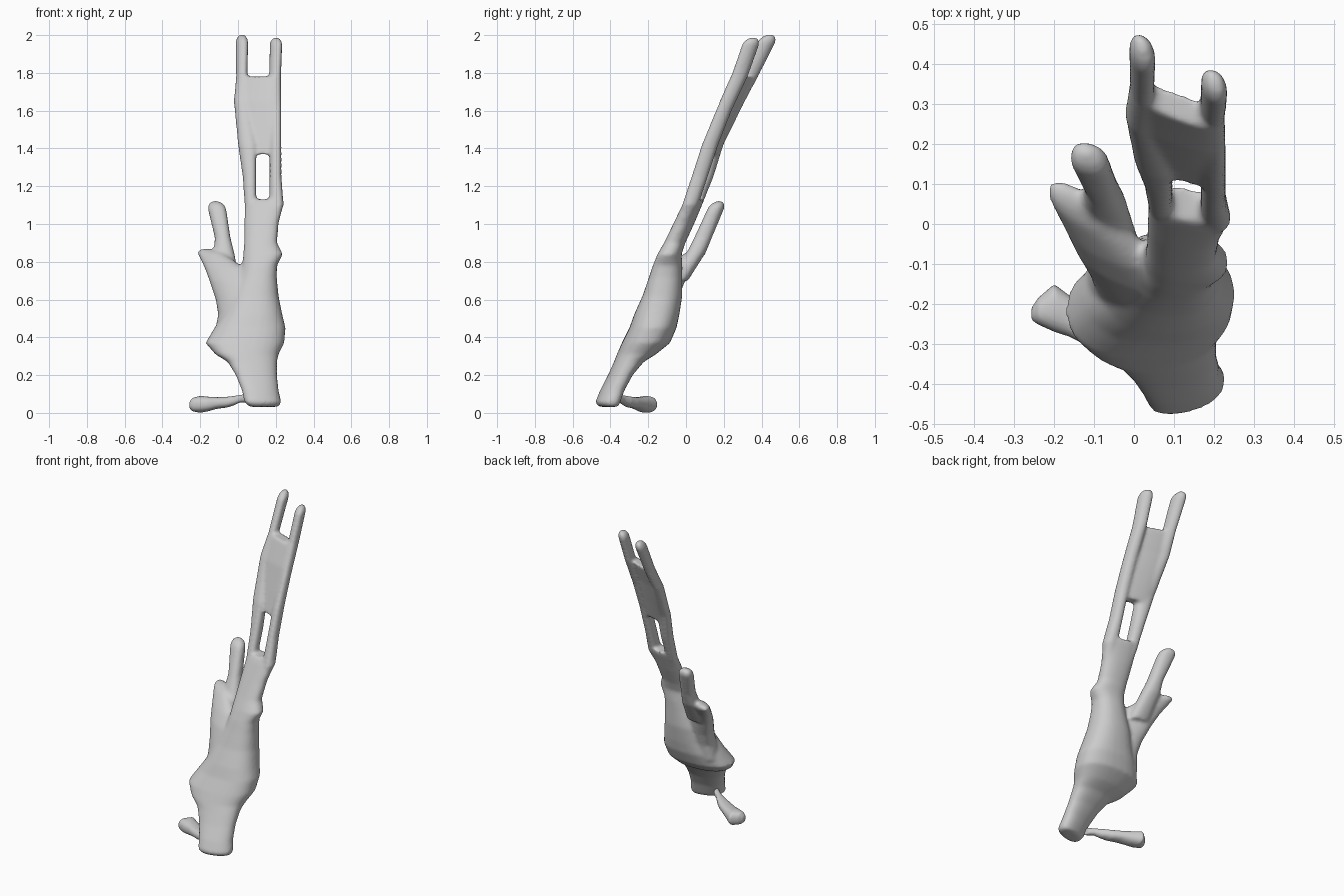
import bpy
import bmesh
import math
from mathutils import Vector

cube = bpy.data.objects.get("Cube")
if cube:
    bpy.data.objects.remove(cube, do_unlink=True)

SIDES = 28


def make_material(name, color):
    material = bpy.data.materials.new(name)
    material.use_nodes = True
    material.diffuse_color = color
    material.node_tree.nodes["Principled BSDF"].inputs["Base Color"].default_value = color
    return material


def twist_at(height):
    """The base turns one way, the upper part gradually the other way."""
    return 0.7 * max(0.0, 0.4 - height) - 0.3 * max(0.0, height - 0.5)


def rounded_section(center, half_a, half_b, skew):
    """Points of a rounded-box cross-section around a centre."""
    points = []
    for i in range(SIDES):
        angle = math.tau * i / SIDES
        c, s = math.cos(angle), math.sin(angle)
        a = half_a * math.copysign(abs(c) ** 0.85, c)
        b = half_b * math.copysign(abs(s) ** 0.85, s)
        points.append(center + Vector((a, b + skew * a, 0)))
    return points


def loft(bm, rows, dome=0.0, turn=0.0, along_x=False):
    """Skin sections given as (position, a_min, a_max, b_min, b_max)."""
    rings = []
    for t, a0, a1, b0, b1 in rows:
        center = Vector(((a0 + a1) / 2, (b0 + b1) / 2, t))
        rings.append((center, (a1 - a0) / 2, (b1 - b0) / 2))
    if dome:
        # Rounded tip continuing in the direction of the last two sections
        last, half_a, half_b = rings[-1]
        direction = last - rings[-2][0]
        direction = direction / direction.z
        for k in range(1, 5):
            angle = k * math.pi / 9
            rings.append((last + direction * dome * math.sin(angle),
                          half_a * math.cos(angle), half_b * math.cos(angle)))
    loops = []
    for center, half_a, half_b in rings:
        skew = 0 if along_x else twist_at(center.z) + turn
        points = rounded_section(center, half_a, half_b, skew)
        if along_x:
            points = [Vector((p.z, p.x, p.y)) for p in points]
        loops.append([bm.verts.new(p) for p in points])
    faces = [bm.faces.new(loops[0]), bm.faces.new(loops[-1])]
    for low, high in zip(loops, loops[1:]):
        for i in range(SIDES):
            j = (i + 1) % SIDES
            faces.append(bm.faces.new((low[i], low[j], high[j], high[i])))
    bmesh.ops.recalc_face_normals(bm, faces=faces)


def finish(bm, name, material, voxel, smoothing):
    """Fuse the overlapping skins into one soft surface."""
    mesh = bpy.data.meshes.new(name)
    bm.to_mesh(mesh)
    bm.free()
    mesh.materials.append(material)
    obj = bpy.data.objects.new(name, mesh)
    bpy.context.collection.objects.link(obj)
    remesh = obj.modifiers.new("fuse", 'REMESH')
    remesh.mode = 'VOXEL'
    remesh.voxel_size = voxel
    remesh.use_smooth_shade = True
    smooth = obj.modifiers.new("soften", 'SMOOTH')
    smooth.factor = 0.5
    smooth.iterations = smoothing


grey = make_material("stone_grey", (0.6, 0.6, 0.6, 1))

body = bmesh.new()

# Trunk: cut base, swollen middle, narrowing neck
loft(body, [
    (.032, .06, .215, -.455, -.365),
    (.055, .035, .23, -.475, -.355),
    (.12, .02, .215, -.45, -.33),
    (.2, -.012, .207, -.41, -.285),
    (.27, -.055, .207, -.38, -.225),
    (.31, -.12, .215, -.365, -.16),
    (.37, -.172, .245, -.34, -.085),
    (.45, -.125, .252, -.3, -.05),
    (.52, -.08, .235, -.275, -.035),
    (.62, -.04, .215, -.23, -.02),
    (.72, .005, .205, -.195, -.02),
    (.78, .022, .207, -.175, -.02),
    (.84, .028, .238, -.15, -.025),
    (.9, .032, .207, -.115, -.005),
    (1, .033, .215, -.065, .04),
    (1.1, .035, .24, -.015, .08),
    (1.13, .04, .235, .005, .09),
])

# Right column: from the neck past the slot to the right prong
loft(body, [
    (.98, .15, .2, -.045, .005),
    (1.1, .165, .242, -.02, .065),
    (1.25, .167, .23, .03, .115),
    (1.42, .167, .23, .085, .17),
    (1.6, .167, .23, .16, .24),
    (1.78, .165, .228, .24, .325),
    (1.95, .168, .234, .3, .385),
], dome=.04)

# Left column: from the neck past the slot to the left prong
loft(body, [
    (.98, .05, .1, -.02, .03),
    (1.1, .035, .097, .01, .085),
    (1.25, .025, .097, .06, .145),
    (1.42, 0, .097, .115, .195),
    (1.65, -.022, .05, .225, .31),
    (1.78, -.01, .05, .295, .38),
    (1.96, -.012, .054, .378, .47),
], dome=.045)

# Upper web joining both columns
loft(body, [
    (1.37, .01, .22, .105, .165),
    (1.5, 0, .225, .147, .215),
    (1.65, -.015, .22, .2, .275),
    (1.78, -.005, .22, .26, .33),
])

# Side wing sloping back out of the trunk and ending in a short stub
loft(body, [
    (.42, -.125, .12, -.28, -.1),
    (.52, -.105, .14, -.25, -.08),
    (.6, -.118, .13, -.215, -.06),
    (.7, -.152, .09, -.155, -.025),
    (.77, -.178, .03, -.09, .02),
    (.83, -.207, -.055, -.015, .08),
], dome=.04, turn=-.35)

# Short prong rising from the wing
loft(body, [
    (.7, -.12, .01, -.09, .01),
    (.85, -.128, -.02, .005, .105),
    (.93, -.123, -.04, .045, .138),
    (1.08, -.16, -.062, .115, .2),
], dome=.043)

finish(body, "forked_trunk", grey, .01, 8)

# Low root trailing off to the side of the base
root = bmesh.new()
loft(root, [
    (-.257, -.24, -.21, .025, .06),
    (-.24, -.252, -.185, .008, .08),
    (-.2, -.27, -.15, 0, .09),
    (-.16, -.283, -.18, .008, .086),
    (-.11, -.31, -.215, .022, .083),
    (-.06, -.335, -.25, .028, .085),
    (-.02, -.35, -.285, .04, .09),
    (.01, -.365, -.32, .055, .095),
    (.05, -.4, -.35, .055, .1),
], along_x=True)
finish(root, "side_root", grey, .006, 4)
